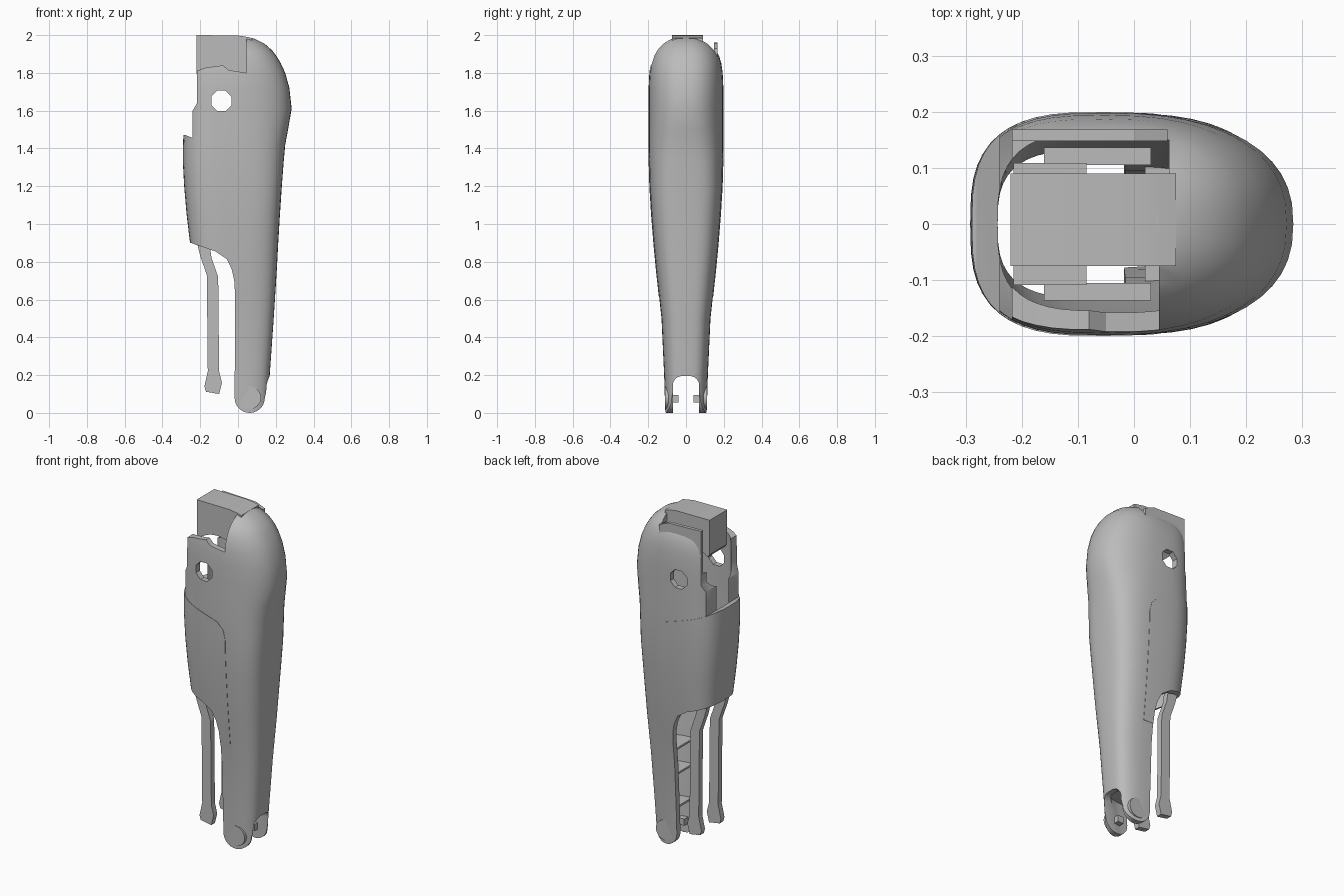
import bpy, bmesh, math

cube = bpy.data.objects.get("Cube")
if cube:
    bpy.data.objects.remove(cube)

grey = bpy.data.materials.new("plain grey")
grey.use_nodes = True
colour = (0.5, 0.5, 0.5, 1)
grey.diffuse_color = colour
grey.node_tree.nodes["Principled BSDF"].inputs["Base Color"].default_value = colour

MID = -0.05
WALL = 0.034
# height, right edge, half width, left edge of the limb
ROWS = [(0, .155, .11, -.25), (.2, .168, .116, -.25), (.5, .189, .13, -.25),
        (.75, .205, .157, -.25), (.9, .213, .171, -.252), (1.05, .222, .183, -.27),
        (1.2, .232, .192, -.283), (1.33, .242, .196, -.29), (1.42, .25, .198, -.289),
        (1.5, .265, .198, -.286), (1.61, .284, .198, -.285), (1.72, .272, .198, -.285),
        (1.8, .25, .194, -.285), (1.85, .227, .187, -.285), (1.89, .203, .175, -.285),
        (1.92, .18, .16, -.285), (1.955, .14, .13, -.285), (1.98, .09, .095, -.285),
        (1.992, .04, .065, -.285)]


def new_object(name, bm):
    bmesh.ops.recalc_face_normals(bm, faces=bm.faces)
    mesh = bpy.data.meshes.new(name)
    bm.to_mesh(mesh)
    bm.free()
    mesh.materials.append(grey)
    ob = bpy.data.objects.new(name, mesh)
    bpy.context.collection.objects.link(ob)
    return ob


def section(z, right, half, left, count=48):
    """Rounded outline, boxier low down, blunt on the left."""
    spine = 2.4 + min(1, max(0, (1.6 - z) / .4))
    pts = []
    for i in range(count):
        a = 2 * math.pi * i / count
        c, s = math.cos(a), math.sin(a)
        e = 2 / (spine if c > 0 else 3)
        reach = right - MID if c > 0 else MID - left
        pts.append((MID + math.copysign(abs(c) ** e, c) * reach,
                    math.copysign(abs(s) ** e, s) * half, z))
    return pts


def loft(name, rows):
    bm = bmesh.new()
    rings = [[bm.verts.new(p) for p in section(*row)] for row in rows]
    n = len(rings[0])
    for a, b in zip(rings, rings[1:]):
        for i in range(n):
            bm.faces.new((a[i], a[(i + 1) % n], b[(i + 1) % n], b[i]))
    bm.faces.new(rings[0])
    bm.faces.new(rings[-1])
    return new_object(name, bm)


def prism(name, outline, y0, y1):
    """Outline in x and z, extruded along y."""
    bm = bmesh.new()
    a = [bm.verts.new((x, y0, z)) for x, z in outline]
    b = [bm.verts.new((x, y1, z)) for x, z in outline]
    n = len(a)
    for i in range(n):
        bm.faces.new((a[i], a[(i + 1) % n], b[(i + 1) % n], b[i]))
    bm.faces.new(a)
    bm.faces.new(b)
    return new_object(name, bm)


def activate(ob):
    bpy.ops.object.select_all(action="DESELECT")
    bpy.context.view_layer.objects.active = ob
    ob.select_set(True)


def cut(ob, tool, operation="DIFFERENCE"):
    mod = ob.modifiers.new("cut", "BOOLEAN")
    mod.operation, mod.solver, mod.object = operation, "EXACT", tool
    activate(ob)
    bpy.ops.object.modifier_apply(modifier=mod.name)
    bpy.data.objects.remove(tool)


def smooth(ob):
    activate(ob)
    bpy.ops.object.shade_smooth_by_angle(angle=math.radians(30))


def circle(x, z, r, n, start=0, sweep=2 * math.pi):
    return [(x + r * math.cos(start + sweep * i / n),
             z + r * math.sin(start + sweep * i / n)) for i in range(n)]


def box(x0, x1, z0, z1):
    return [(x0, z0), (x1, z0), (x1, z1), (x0, z1)]


def hollow_limb(name, grow):
    ob = loft(name, [(z, r + grow, w + grow, l - grow) for z, r, w, l in ROWS])
    inner = [(z, r - WALL, w - WALL, -.243) for z, r, w, l in ROWS if z < 1.93]
    cut(ob, loft("cavity", [(-.1,) + inner[0][1:]] + inner))
    return ob


# Side outlines: the seam is shared by the shell and its cover
seam = [(-.015, .62), (.05, .62), (.05, 1.28), (.038, 1.335), (0, 1.375), (-.2, 1.44), (-.24, 1.455)]
cover_low = [(-.4, .92), (-.25, .9), (-.12, .855), (-.06, .815), (-.033, .76), (-.02, .7)]
fork_end = circle(.062, .08, .08, 14, 0, -math.pi) + [(-.018, .08)]
shell_outline = seam + [(-.24, 1.6), (-.217, 1.64), (-.217, 2.1), (.5, 2.1),
                        (.5, .3), (.178, .3), (.168, .19), (.154, .13)] + fork_end

# Main shell, trimmed to its outline
shell = hollow_limb("main_shell", 0)
cut(shell, prism("trim", shell_outline, -.5, .5), "INTERSECT")

# Rounded fork gap at the foot
bm = bmesh.new()
gap = [(-.07, -.1), (.07, -.1)]
gap += circle(.02, .145, .05, 6, 0, math.pi / 2) + [(.02, .195), (-.02, .195)]
gap += circle(-.02, .145, .05, 6, math.pi / 2 + .2, math.pi / 2 - .2) + [(-.07, .145)]
face = bm.faces.new([bm.verts.new((-.5, y, z)) for y, z in gap])
side = bmesh.ops.extrude_face_region(bm, geom=[face])
bmesh.ops.translate(bm, vec=(1, 0, 0),
                    verts=[v for v in side["geom"] if isinstance(v, bmesh.types.BMVert)])
cut(shell, new_object("fork_gap", bm))

# Open front shoulder, rear slot and axle hole
shoulder = [(-.4, 1.8), (-.22, 1.81), (-.17, 1.828), (-.08, 1.84), (-.05, 1.815),
            (.045, 1.8), (.045, 2.1), (-.4, 2.1)]
cut(shell, prism("shoulder", shoulder, -.5, -.075))
cut(shell, prism("slot", box(-.4, .062, 1.7, 2.1), .09, .15))
cut(shell, prism("axle_hole", circle(-.088, 1.652, .058, 8, math.pi / 8), -.5, .5))
smooth(shell)

# Raised lip along the rear wall
prism("rear_lip", [(-.217, 1.82), (.06, 1.82), (.06, 1.93), (0, 1.955), (-.217, 1.962)], .148, .168)

# Wrap-around cover
cover = hollow_limb("side_cover", .002)
cut(cover, prism("trim", cover_low + seam + [(-.28, 1.472), (-.4, 1.472)], -.5, .5), "INTERSECT")
smooth(cover)

# Stop block at the top, arched over the axle
arch = circle(-.088, 1.645, .175, 8, math.radians(132), math.radians(-84))
smooth(prism("top_stop", [(-.22, 1.795)] + arch + [(.05, 1.77), (.075, 1.77), (.075, 1.984),
                          (.05, 1.99), (0, 1.998), (-.22, 2)], -.075, .09))

# Prongs with wall mounts, foot pins and pivot pads on both sides
prong = [(-.215, 1.3), (-.215, .89), (-.2, .83), (-.165, .73), (-.16, .22), (-.178, .14),
         (-.17, .112), (-.1, .1), (-.085, .16), (-.1, .22), (-.105, .72), (-.14, .82),
         (-.15, .89), (-.085, 1.25), (-.085, 1.3)]
for label, s in (("rear", 1), ("front", -1)):
    prism(label + "_prong", prong, s * .075, s * .109)
    prism(label + "_prong_mount", box(-.16, .03, 1.2, 1.28), s * .105, s * .136)
    prism(label + "_foot_pin", circle(.06, .075, .028, 4, math.pi / 4), s * .04, s * .08)
    smooth(prism(label + "_pivot_pad", circle(.062, .08, .06, 16), s * .09, s * .111))

# Stiffening ribs inside the lower shell
for i, (z, right, half) in enumerate([(.2, .14, .084), (.4, .15, .094), (.55, .16, .104)]):
    rib = loft("inner_rib_%d" % (i + 1), [(h, right, half, -.2) for h in (z, z + .012)])
    cut(rib, prism("trim", box(.02, .4, 0, 1), -.5, .5), "INTERSECT")
